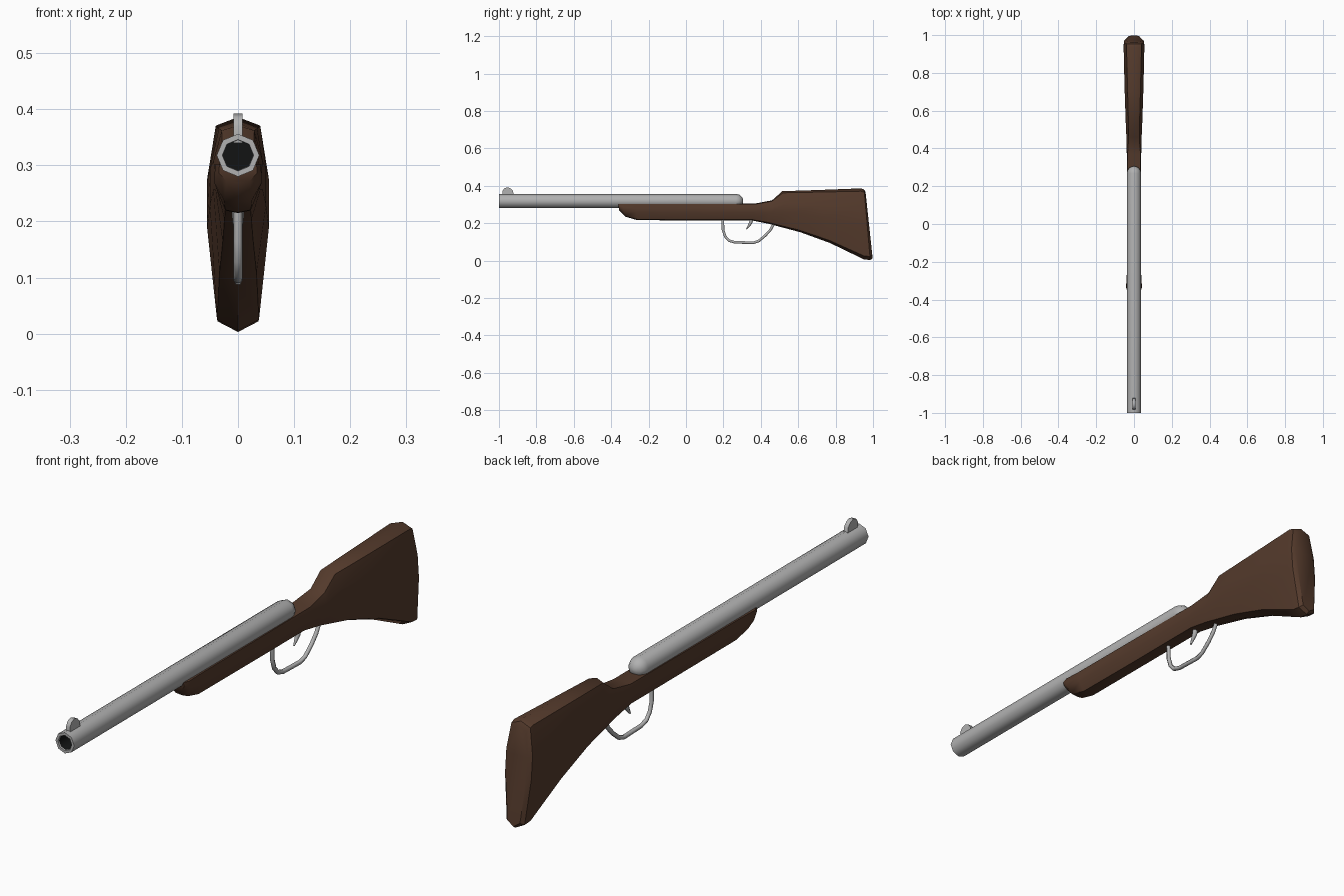
import bpy, bmesh, math
from mathutils import Vector

if "Cube" in bpy.data.objects:
    bpy.data.objects.remove(bpy.data.objects["Cube"])


def mat(name, col):
    m = bpy.data.materials.new(name)
    m.diffuse_color = (*col, 1)
    m.use_nodes = True
    m.node_tree.nodes["Principled BSDF"].inputs["Base Color"].default_value = m.diffuse_color
    return m


steel = mat("grey_steel", (0.44, 0.44, 0.44))
wood = mat("dark_brown_wood", (0.09, 0.043, 0.025))
black = mat("bore_black", (0.006, 0.007, 0.007))


def loft(name, rings, mats, angle=35, cap_start=True, cap_end=True, dark_from=None):
    """Skin a list of point rings; strips before dark_from use the second material."""
    bm = bmesh.new()
    rows = [[bm.verts.new(p) for p in r] for r in rings]
    n = len(rows[0])
    for k, (a, b) in enumerate(zip(rows, rows[1:])):
        for i in range(n):
            f = bm.faces.new((a[i], a[(i + 1) % n], b[(i + 1) % n], b[i]))
            if dark_from is not None and k < dark_from:
                f.material_index = 1
    if cap_start:
        f = bm.faces.new(rows[0])
        f.material_index = 1 if dark_from is not None else 0
    if cap_end:
        bm.faces.new(rows[-1])
    bmesh.ops.recalc_face_normals(bm, faces=bm.faces)
    me = bpy.data.meshes.new(name)
    bm.to_mesh(me)
    bm.free()
    for m in mats:
        me.materials.append(m)
    ob = bpy.data.objects.new(name, me)
    bpy.context.collection.objects.link(ob)
    bpy.context.view_layer.objects.active = ob
    ob.select_set(True)
    bpy.ops.object.shade_smooth_by_angle(angle=math.radians(angle))
    ob.select_set(False)
    return ob


def circle(y, r, z=0.318, n=8):
    return [(r * math.cos(2 * math.pi * i / n), y, z + r * math.sin(2 * math.pi * i / n))
            for i in range(n)]


# Barrel: dark bore, muzzle ring, eight-sided tube, domed breech
R = 0.038
dome = [circle(0.268 + 0.038 * math.sin(a), R * math.cos(a))
        for a in (math.radians(d) for d in (0, 25, 50, 72, 86))]
loft("barrel", [circle(-0.85, 0.027), circle(-0.995, 0.027), circle(-1.0, 0.028),
                circle(-1.0, R)] + dome, [steel, black], 46, dark_from=1)


# Stock: rings of (top y, top z, bottom y, bottom z, half width, shoulder width, belly width)
stock_rings = [
    (-0.362, 0.304, -0.358, 0.270, 0.034, 0.95, 0.60),
    (-0.340, 0.305, -0.325, 0.235, 0.042, 0.95, 0.60),
    (-0.270, 0.305, -0.260, 0.216, 0.038, 0.98, 0.60),
    (0.000, 0.305, 0.000, 0.215, 0.037, 0.98, 0.60),
    (0.370, 0.305, 0.350, 0.215, 0.038, 0.90, 0.60),
    (0.460, 0.322, 0.440, 0.197, 0.040, 0.70, 0.60),
    (0.515, 0.371, 0.610, 0.152, 0.044, 0.66, 0.62),
    (0.700, 0.377, 0.770, 0.094, 0.050, 0.68, 0.66),
    (0.935, 0.386, 0.952, 0.006, 0.055, 0.72, 0.68),
    (0.952, 0.380, 0.985, 0.003, 0.053, 0.72, 0.68),
    (0.960, 0.366, 0.998, 0.012, 0.040, 0.70, 0.65),
]


def stock_section(yt, zt, yb, zb, w, shoulder, belly):
    side = [(0, 0), (belly, 0.05), (1, 0.48), (1, 0.71), (shoulder, 0.96), (0, 1)]
    loop = side + [(-x, t) for x, t in side[-2:0:-1]]
    return [(x * w, yb + (yt - yb) * t, zb + (zt - zb) * t) for x, t in loop]


loft("stock", [stock_section(*r) for r in stock_rings], [wood], 40)


def rod(name, path, radii, n=6):
    """Tube along a path of (y, z) points in the centre plane."""
    pts = [Vector((0, y, z)) for y, z in path]
    side = Vector((1, 0, 0))
    rings = []
    for i, p in enumerate(pts):
        d = (pts[min(i + 1, len(pts) - 1)] - pts[max(i - 1, 0)]).normalized()
        up = side.cross(d)
        rings.append([p + radii[i] * (side * math.cos(a) + up * math.sin(a))
                      for a in (2 * math.pi * k / n for k in range(n))])
    return loft(name, rings, [steel], 65)


# Trigger guard and trigger
guard = [(0.197, 0.225), (0.198, 0.165), (0.209, 0.130), (0.229, 0.107), (0.260, 0.098),
         (0.360, 0.095), (0.388, 0.104), (0.425, 0.135), (0.452, 0.165), (0.474, 0.205)]
rod("trigger_guard", guard, [0.008] * len(guard))
rod("trigger", [(0.352, 0.225), (0.345, 0.200), (0.335, 0.185), (0.323, 0.168)],
    [0.011, 0.010, 0.007, 0.003])

# Front sight: thin rounded blade
blade = [(-0.978, 0.340), (-0.982, 0.370), (-0.972, 0.386), (-0.955, 0.392),
         (-0.938, 0.386), (-0.925, 0.372), (-0.920, 0.340)]
loft("front_sight", [[(x, y, z) for y, z in blade] for x in (-0.008, 0.008)], [steel], 40)
